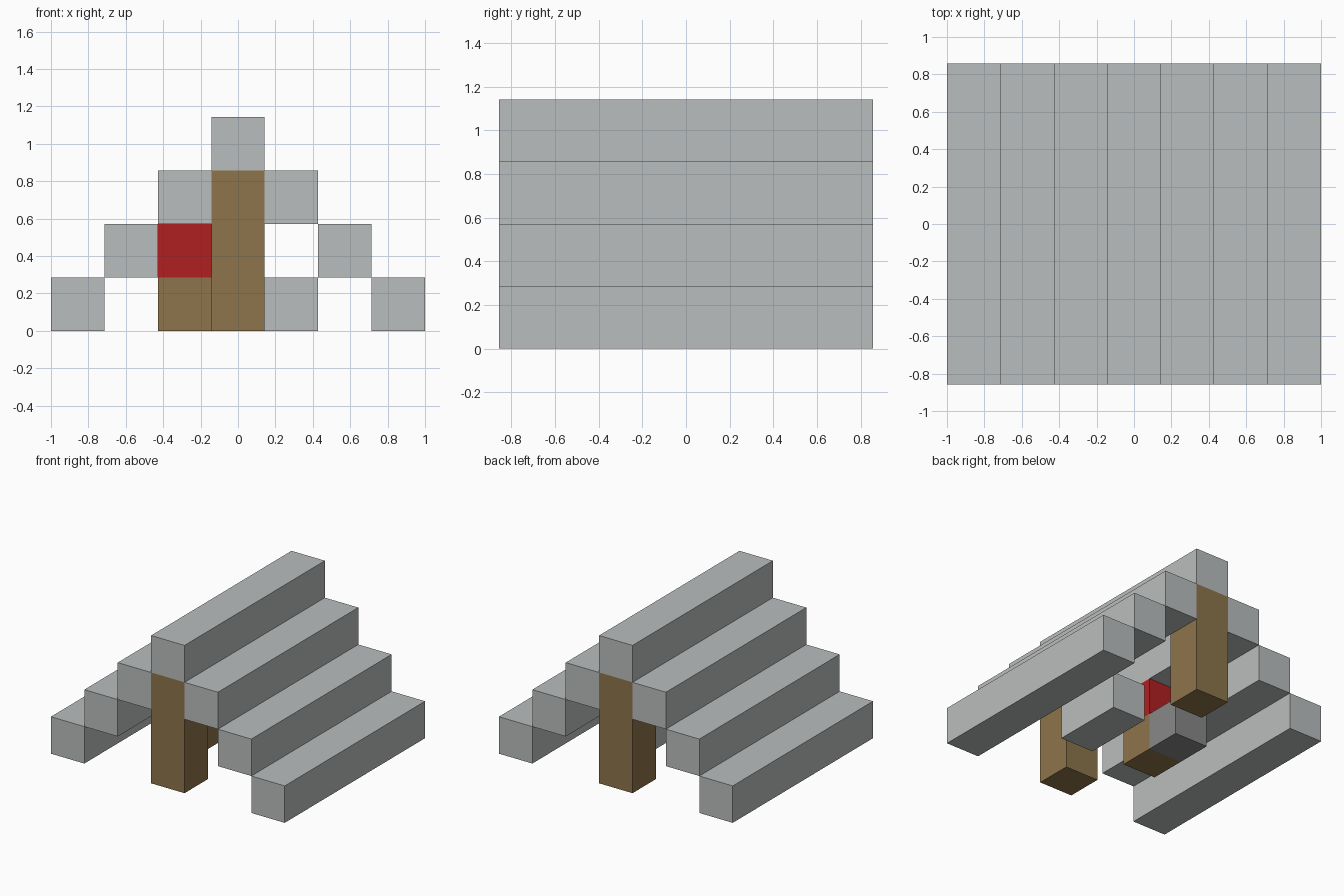
import bpy
import bmesh
from mathutils import Vector

cube = bpy.data.objects.get("Cube")
if cube:
    bpy.data.objects.remove(cube, do_unlink=True)

U = 2 / 7  # edge of one block


def make_material(name, r, g, b):
    mat = bpy.data.materials.new(name)
    mat.use_nodes = True
    mat.diffuse_color = (r, g, b, 1)
    mat.node_tree.nodes["Principled BSDF"].inputs["Base Color"].default_value = (r, g, b, 1)
    return mat


pale_grey = make_material("pale grey", 0.49, 0.515, 0.51)
dark_grey = make_material("dark grey", 0.246, 0.246, 0.246)
brown = make_material("wood brown", 0.27, 0.178, 0.07)
red = make_material("red", 0.434, 0.0144, 0.016)


def block(name, mat, column, start, level, depth=1, height=1):
    """Box in block units: column is centred on x, start counts from the front."""
    bm = bmesh.new()
    bmesh.ops.create_cube(bm, size=1)
    bmesh.ops.scale(bm, vec=(U, depth * U, height * U), verts=bm.verts)
    mesh = bpy.data.meshes.new(name)
    bm.to_mesh(mesh)
    bm.free()
    mesh.materials.append(mat)
    obj = bpy.data.objects.new(name, mesh)
    obj.location = Vector((column, start + depth / 2 - 3, level + height / 2)) * U
    bpy.context.collection.objects.link(obj)
    return obj


# Stepped roof: one ridge beam and three mirrored pairs
block("ridge_beam", pale_grey, 0, 0, 3, depth=6)
for level in range(3):
    for side, sign in (("left", 1), ("right", -1)):
        block(f"roof_beam_{side}_{level}", pale_grey, sign * (3 - level), 0, level, depth=6)

# Posts under both ends of the ridge
block("front_post", brown, 0, 0, 0, height=3)
block("back_post", brown, 0, 5, 0, height=3)

# Furnishings inside
block("long_bench", pale_grey, 1, 2, 0, depth=2)
block("wooden_table", brown, -1, 2, 0)
block("red_box", red, -1, 2, 1)
block("stove", dark_grey, -1, 3, 0)
